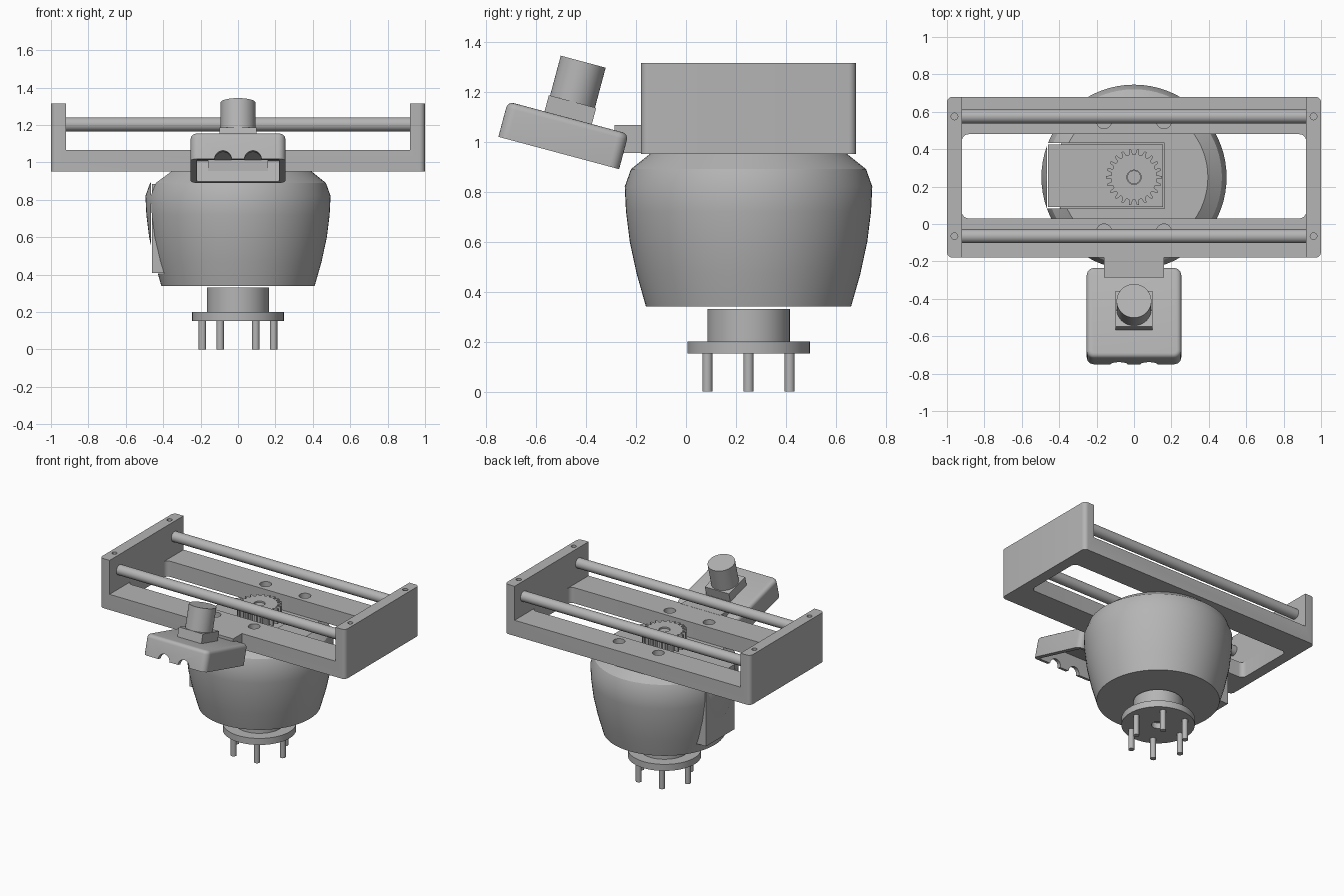
import bpy, bmesh
from math import sin, cos, pi, radians
from mathutils import Matrix, Vector

if "Cube" in bpy.data.objects:
    bpy.data.objects.remove(bpy.data.objects["Cube"], do_unlink=True)

GREY = (0.46, 0.46, 0.46, 1)
grey = bpy.data.materials.new("satin grey")
grey.use_nodes = True
grey.diffuse_color = GREY
grey.node_tree.nodes["Principled BSDF"].inputs["Base Color"].default_value = GREY

AXIS_Y = 0.25      # vertical axis shared by bowl, gear and foot
RODS = (-0.065, 0.575)


def finish(name, bm, smooth=True):
    bmesh.ops.recalc_face_normals(bm, faces=bm.faces)
    mesh = bpy.data.meshes.new(name)
    bm.to_mesh(mesh)
    bm.free()
    mesh.materials.append(grey)
    obj = bpy.data.objects.new(name, mesh)
    bpy.context.collection.objects.link(obj)
    if smooth:
        activate(obj)
        bpy.ops.object.shade_smooth_by_angle(angle=radians(30))
    return obj


def activate(obj):
    bpy.ops.object.select_all(action='DESELECT')
    obj.select_set(True)
    bpy.context.view_layer.objects.active = obj


def box(name, lo, hi, corner=0.0, edge=0.0):
    """Box between two corners; rounds upright edges, then all edges."""
    lo, hi = Vector(lo), Vector(hi)
    bm = bmesh.new()
    bmesh.ops.create_cube(bm, size=1)
    bmesh.ops.scale(bm, vec=hi - lo, verts=bm.verts)
    bmesh.ops.translate(bm, vec=(lo + hi) / 2, verts=bm.verts)
    if corner:
        upright = [e for e in bm.edges
                   if abs(e.verts[0].co.z - e.verts[1].co.z) > 1e-4]
        bmesh.ops.bevel(bm, geom=upright, offset=corner, segments=6,
                        affect='EDGES', profile=0.5)
    if edge:
        rims = [e for e in bm.edges
                if abs(e.verts[0].co.z - e.verts[1].co.z) < 1e-4
                and e.verts[0].co.z > (lo.z + hi.z) / 2]
        bmesh.ops.bevel(bm, geom=rims, offset=edge, segments=4,
                        affect='EDGES', profile=0.5)
    return finish(name, bm)


def rod(name, centre, radius, length, axis='Z', sides=40):
    bm = bmesh.new()
    bmesh.ops.create_cone(bm, cap_ends=True, segments=sides, radius1=radius,
                          radius2=radius, depth=length)
    turn = {'Z': Matrix(), 'X': Matrix.Rotation(pi / 2, 4, 'Y'),
            'Y': Matrix.Rotation(pi / 2, 4, 'X')}[axis]
    bm.transform(Matrix.Translation(centre) @ turn)
    return finish(name, bm)


def cut(obj, *cutters):
    for cutter in cutters:
        cutter.hide_render = True
        mod = obj.modifiers.new("cut", 'BOOLEAN')
        mod.operation = 'DIFFERENCE'
        mod.solver = 'EXACT'
        mod.object = cutter
        activate(obj)
        bpy.ops.object.modifier_apply(modifier=mod.name)
        bpy.data.objects.remove(cutter, do_unlink=True)
    bpy.ops.object.shade_smooth_by_angle(angle=radians(30))


# Carriage frame: block hollowed above the rails and through the middle
frame = box("carriage_frame", (-1, -0.18, 0.95), (1, 0.68, 1.315), corner=0.03)
cut(frame,
    box("rail_gap", (-0.92, -0.5, 1.065), (0.92, 1, 1.5)),
    box("window", (-0.92, 0.03, 0.8), (0.92, 0.48, 1.2), corner=0.035))
for x in (-0.16, 0.16):
    for y in (-0.04, 0.55):
        cut(frame, rod("bolt_hole", (x, y, 1.03), 0.04, 0.14))
for x in (-0.96, 0.96):
    for y in RODS:
        cut(frame, rod("screw_hole", (x, y, 1.3), 0.018, 0.08, sides=20))

# Guide rods
for side, y in zip(("front", "back"), RODS):
    rod(side + "_guide_rod", (0, y, 1.203), 0.037, 1.86, 'X')

# Turned bowl housing with a motor pocket
profile = [(0.41, 0.34), (0.447, 0.47), (0.475, 0.6), (0.49, 0.72),
           (0.495, 0.82), (0.47, 0.89), (0.395, 0.95)]
bm = bmesh.new()
SIDES = 72
rings = [[bm.verts.new((r * cos(2 * pi * i / SIDES),
                        AXIS_Y + r * sin(2 * pi * i / SIDES), z))
          for i in range(SIDES)] for r, z in profile]
for low, high in zip(rings, rings[1:]):
    for i in range(SIDES):
        j = (i + 1) % SIDES
        bm.faces.new((low[i], low[j], high[j], high[i]))
bm.faces.new(rings[0])
bm.faces.new(rings[-1])
bowl = finish("bowl_housing", bm)
cut(bowl, box("motor_pocket", (-0.465, 0.083, 0.405), (0.162, 0.432, 1.1)))

box("motor_box", (-0.46, 0.09, 0.408), (0.155, 0.425, 0.885))

# Drive gear with shaft
TEETH = 22
bm = bmesh.new()
outline = []
for t in range(TEETH):
    for step, r in ((-0.3, 0.122), (-0.14, 0.15), (0.14, 0.15), (0.3, 0.122)):
        a = 2 * pi * (t + step) / TEETH
        outline.append(bm.verts.new((r * cos(a), AXIS_Y + r * sin(a), 0.97)))
base = bm.faces.new(outline)
top = bmesh.ops.extrude_face_region(bm, geom=[base])["geom"]
bmesh.ops.translate(bm, vec=(0, 0, 0.11),
                    verts=[v for v in top if isinstance(v, bmesh.types.BMVert)])
gear = finish("drive_gear", bm, smooth=False)
cut(gear, rod("bore", (0, AXIS_Y, 1), 0.038, 0.4))
rod("gear_shaft", (0, AXIS_Y, 0.975), 0.036, 0.19)

# Foot: hub, flange and ring of pins
rod("foot_hub", (0, AXIS_Y, 0.262), 0.165, 0.136, sides=56)
flange = rod("foot_flange", (0, AXIS_Y, 0.176), 0.245, 0.048, sides=64)
cut(flange, rod("centre_hole", (0, AXIS_Y, 0.16), 0.045, 0.1))
for k in range(6):
    a = k * pi / 3
    rod(f"foot_pin_{k + 1}", (0.19 * cos(a), AXIS_Y + 0.19 * sin(a), 0.08),
        0.02, 0.16, sides=20)

# Bracket joining the frame to the tilted head
box("head_bracket", (-0.16, -0.285, 0.955), (0.16, -0.17, 1.066))

# Tilted head: open-bottomed shell, square socket and round knob
shell = box("head_shell", (-0.253, -0.25, -0.073), (0.253, 0.25, 0.073),
            corner=0.04, edge=0.025)
cut(shell, box("shell_hollow", (-0.22, -0.22, -0.2), (0.22, 0.22, 0.04)))
for x in (-0.08, 0.08):
    cut(shell, rod("cable_notch", (x, -0.24, -0.073), 0.045, 0.1, 'Y'))
socket = box("knob_socket", (-0.098, -0.098, 0.06), (0.098, 0.098, 0.14))
knob = rod("knob", (0, 0, 0.21), 0.093, 0.19, sides=48)
tilt = Matrix.Translation((0, -0.49, 1.025)) @ Matrix.Rotation(radians(-15), 4, 'X')
for part in (shell, socket, knob):
    part.matrix_world = tilt
